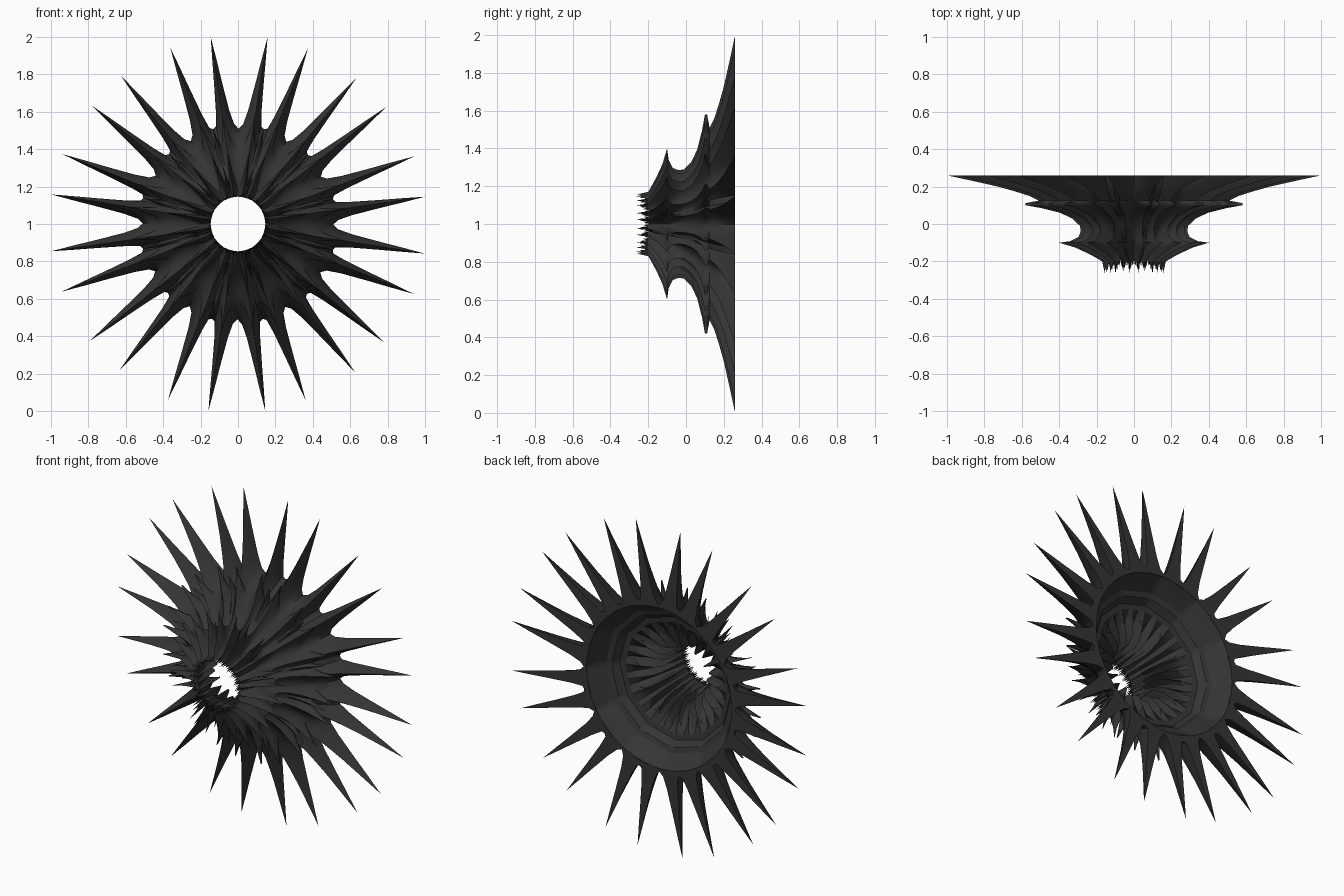
import bpy, math

if "Cube" in bpy.data.objects:
    bpy.data.objects.remove(bpy.data.objects["Cube"])

mat = bpy.data.materials.new("charcoal")
mat.diffuse_color = (0.035, 0.035, 0.035, 1)
mat.use_nodes = True
mat.node_tree.nodes["Principled BSDF"].inputs["Base Color"].default_value = mat.diffuse_color

SECTORS = 12
RIDGES = (8.3, 21.0)            # two spike directions in every 30 degree sector
WIDE = (sum(RIDGES) - 30) / 2   # middle of the wide gap
NARROW = sum(RIDGES) / 2        # middle of the narrow gap
# (share of the half gap, spike height left there)
FALL = [(0.1, .75), (0.22, .5), (0.45, .2), (0.7, .05)]

# rows of the outer skin: y, ridge radius, valley radius, height of small teeth in the narrow gaps
ROWS = [(-.20, .172, .150, .1), (-.175, .215, .156, .1), (-.15, .265, .165, .1),
        (-.125, .320, .178, .25), (-.10, .405, .195, .7), (-.092, .345, .200, .3),
        (-.07, .300, .215, .1), (-.04, .288, .235, .1), (-.01, .292, .258, .1),
        (.03, .335, .295, .1), (.06, .400, .335, .2), (.085, .500, .375, .4),
        (.10, .585, .395, .72), (.112, .585, .410, .6), (.125, .515, .430, .1),
        (.15, .565, .455, .05), (.175, .645, .475, .05), (.20, .735, .490, .05),
        (.23, .870, .502, .03), (.26, 1.01, .510, .03)]


def columns():
    """Angle, spike weight and is-narrow-gap flag all the way round."""
    a, b = RIDGES
    one = [(WIDE, 0, False)]
    for ridge, left, right in ((a, WIDE, NARROW), (b, NARROW, WIDE + 30)):
        one += [(ridge + d * (left - ridge), s, False) for d, s in reversed(FALL)]
        one.append((ridge, 1, False))
        one += [(ridge + d * (right - ridge), s, False) for d, s in FALL]
        if ridge == a:
            one.append((NARROW, 0, True))
    return [(math.radians(t + 30 * k), s, n) for k in range(SECTORS) for t, s, n in one]


def point(r, t, y):
    return (r * math.cos(t), y, 1 + r * math.sin(t))


def skin(name, rings, angle):
    """Join equal-length closed rings of points with quads."""
    n = len(rings[0])
    faces = []
    for i in range(len(rings) - 1):
        for j in range(n):
            k = (j + 1) % n
            faces.append((i * n + j, i * n + k, (i + 1) * n + k, (i + 1) * n + j))
    me = bpy.data.meshes.new(name)
    me.from_pydata([p for r in rings for p in r], [], faces)
    me.materials.append(mat)
    ob = bpy.data.objects.new(name, me)
    bpy.context.collection.objects.link(ob)
    bpy.ops.object.select_all(action='DESELECT')
    ob.select_set(True)
    bpy.context.view_layer.objects.active = ob
    bpy.ops.object.mode_set(mode='EDIT')
    bpy.ops.mesh.select_all(action='SELECT')
    bpy.ops.mesh.normals_make_consistent(inside=False)
    bpy.ops.object.mode_set(mode='OBJECT')
    bpy.ops.object.shade_smooth_by_angle(angle=math.radians(angle))
    return ob


cols = columns()

# jagged front lip: fine needles around the hole
TIP = {1: -.262, .75: -.205, .5: -.245, .2: -.195, .05: -.225, 0: -.185}
rings = [[point(.146 + .012 * s, t, TIP[s]) for t, s, n in cols]]

# pleated trumpet with three tiers of spikes
for y, ridge, valley, tooth in ROWS:
    ring = []
    for t, s, narrow in cols:
        w = max(s, tooth) if narrow else s
        # front row keeps clear of the needles
        yy = max(y, -.18) if (y < -.19 and s == 0) else y
        ring.append(point(valley + (ridge - valley) * w, t, yy))
    rings.append(ring)

# flat backs of the outer spikes
rings.append([point(.49, t, .26) for t, s, n in cols])
skin("spiked_trumpet", rings, 35)

# stepped twelve-sided bowl at the back, whose floor is a fan of deep folds
# running in to the central hole: y, outer radius, fold radius
BOWL = [(.26, .505, .505), (.205, .475, .475), (.155, .435, .435), (.145, .405, .405),
        (.105, .375, .375), (.10, .345, .340), (.075, .325, .250), (.045, .29, .175),
        (.01, .255, .147), (-.05, .21, .147), (-.10, .178, .147), (-.185, .147, .147)]
FOLDS = ((WIDE, 1), (WIDE + 3, .4), (RIDGES[0], 0), (NARROW, .75),
         (RIDGES[1], 0), (WIDE + 27, .4))
rings = []
for y, r, fold in BOWL:
    ring = []
    for k in range(SECTORS):
        for t, f in FOLDS:
            # straight sides between the twelve corners
            side = math.cos(math.radians(15)) / math.cos(math.radians(t - WIDE - 15))
            rad = max(.145, (r + (fold - r) * f) * side)
            ring.append(point(rad, math.radians(t + 30 * k), y))
    rings.append(ring)
skin("folded_back_bowl", rings, 25)
